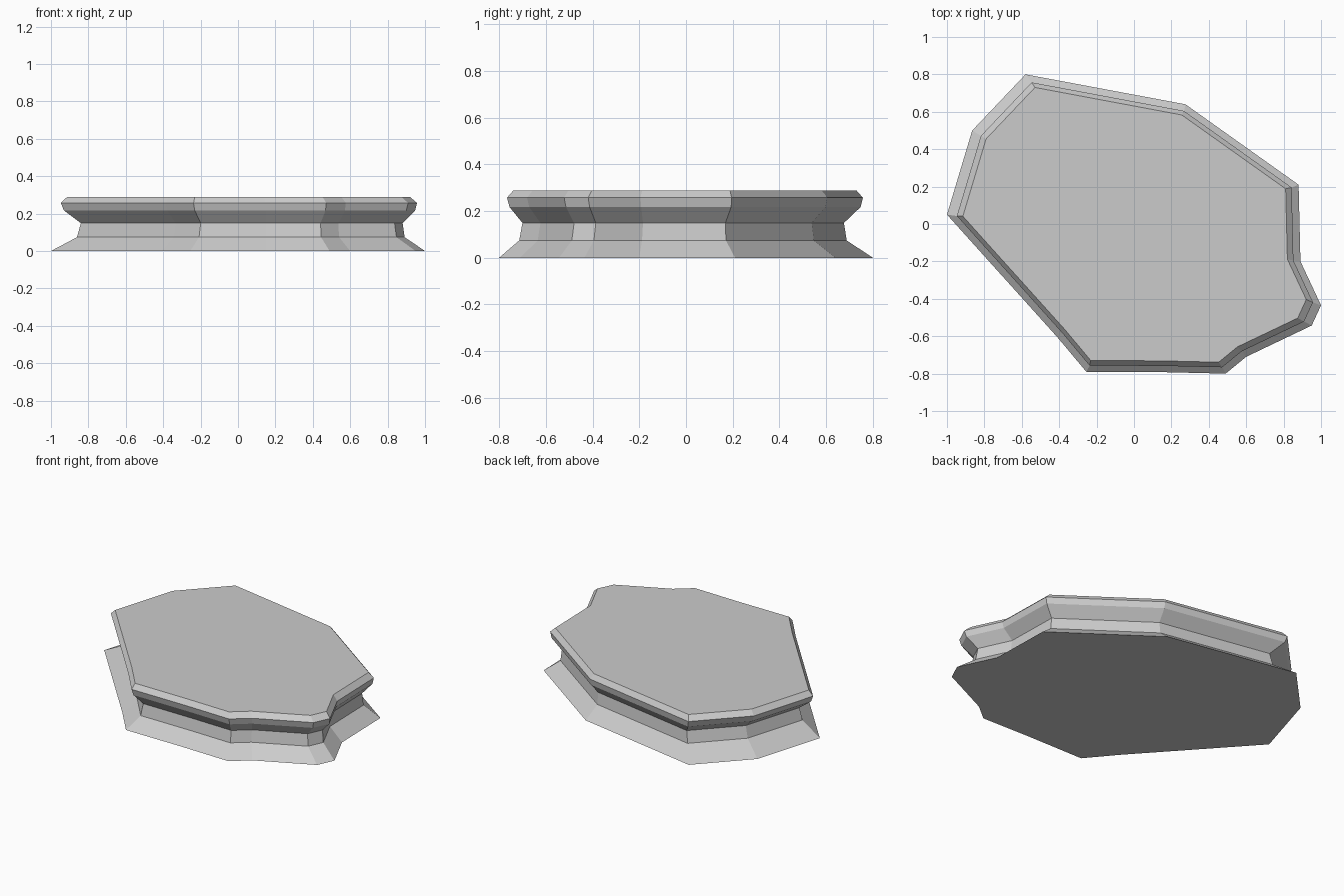
import bpy
import bmesh

if "Cube" in bpy.data.objects:
    bpy.data.objects.remove(bpy.data.objects["Cube"])

# Irregular footprint at ground level (counter-clockwise)
outline = [(-1.0, 0.05), (-0.41, -0.605), (-0.255, -0.79), (0.15, -0.792),
           (0.49, -0.80), (0.60, -0.71), (0.95, -0.543), (1.0, -0.435),
           (0.89, -0.20), (0.88, 0.21), (0.275, 0.64), (-0.58, 0.80),
           (-0.865, 0.50)]

# Side profile: height, outline scale, shift in x and y
profile = [(0.0, 1.0, 0.0, 0.0),
           (0.074, 0.876, 0.015, -0.013),
           (0.149, 0.86, 0.02, -0.012),
           (0.217, 0.939, 0.008, -0.004),
           (0.257, 0.952, 0.005, -0.0045),
           (0.288, 0.918, 0.003, -0.0045)]


def stacked_slab(name, outline, profile):
    bm = bmesh.new()
    rings = [[bm.verts.new((x * s + dx, y * s + dy, z)) for x, y in outline]
             for z, s, dx, dy in profile]
    n = len(outline)
    for low, high in zip(rings, rings[1:]):
        for i in range(n):
            j = (i + 1) % n
            bm.faces.new((low[i], low[j], high[j], high[i]))
    bm.faces.new(rings[0][::-1])
    bm.faces.new(rings[-1])
    bmesh.ops.recalc_face_normals(bm, faces=bm.faces)
    mesh = bpy.data.meshes.new(name)
    bm.to_mesh(mesh)
    bm.free()
    obj = bpy.data.objects.new(name, mesh)
    bpy.context.collection.objects.link(obj)
    return obj


# Flat stone platform with flared foot, narrow waist and bevelled rim
stacked_slab("stone_platform", outline, profile)
